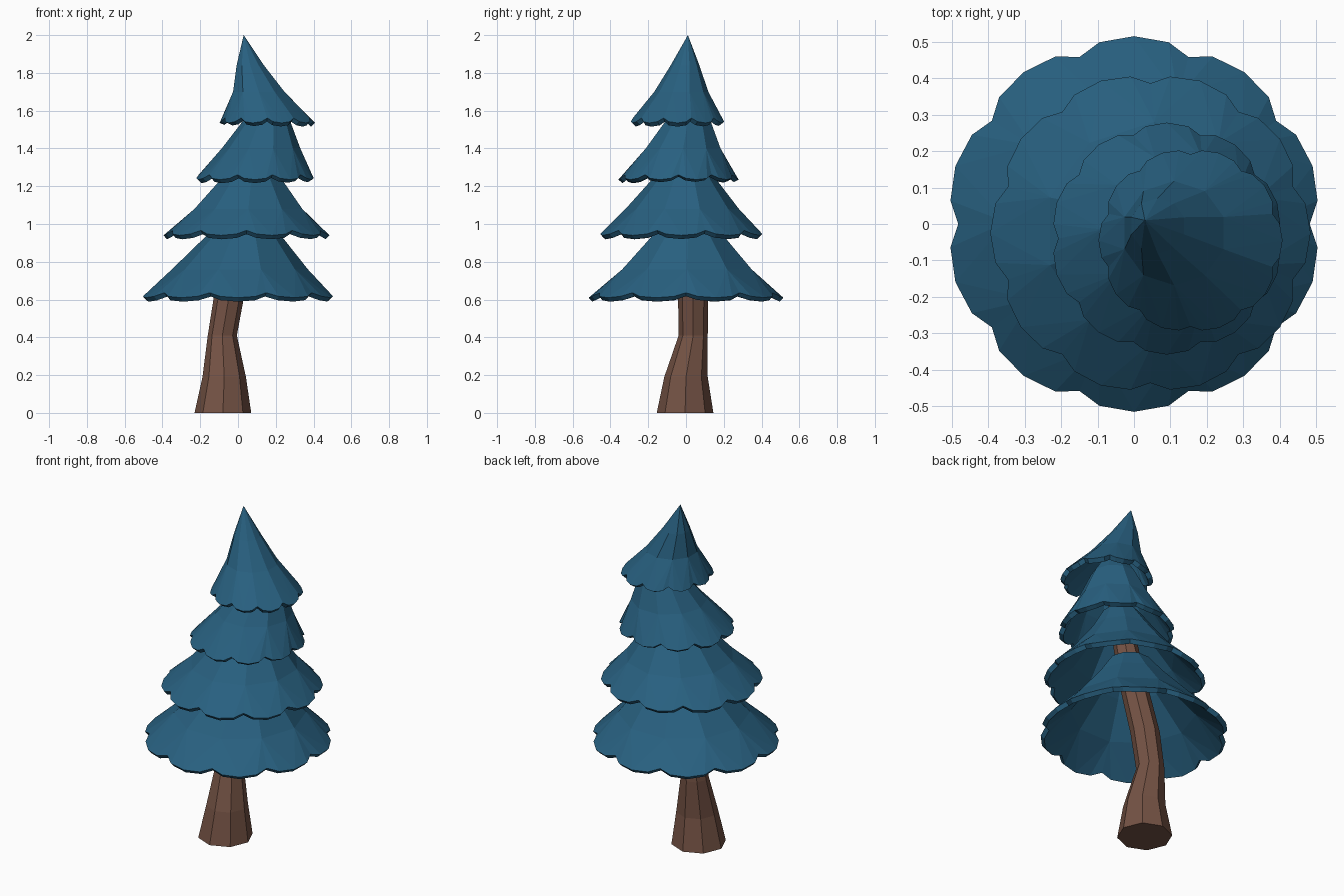
import bpy, bmesh, math

if "Cube" in bpy.data.objects:
    bpy.data.objects.remove(bpy.data.objects["Cube"])


def material(name, rgb):
    m = bpy.data.materials.new(name)
    m.diffuse_color = (*rgb, 1)
    m.use_nodes = True
    m.node_tree.nodes["Principled BSDF"].inputs["Base Color"].default_value = m.diffuse_color
    return m


NEEDLES = material("needle_blue", (0.021, 0.117, 0.215))
BARK = material("bark_brown", (0.175, 0.085, 0.058))
LOBES = 10


def ring(bm, x, y, z, r, n, turn=0):
    return [bm.verts.new((x + r * math.cos(turn + math.tau * i / n),
                          y + r * math.sin(turn + math.tau * i / n), z))
            for i in range(n)]


def bridge(bm, low, high):
    n = len(low)
    for i in range(n):
        j = (i + 1) % n
        bm.faces.new((low[i], low[j], high[j], high[i]))


def finish(bm, name, mat):
    mesh = bpy.data.meshes.new(name)
    bm.to_mesh(mesh)
    bm.free()
    mesh.materials.append(mat)
    ob = bpy.data.objects.new(name, mesh)
    bpy.context.collection.objects.link(ob)
    return ob


def tier(name, turn, rim, rings, apex):
    """Hollow ten-sided skirt with a scalloped rim."""
    bm = bmesh.new()
    x, y, z, r = rim
    # scalloped rim: a notch, then three points of the lobe
    lobe = ((0.0, 0.945, 0.026), (0.2, 0.995, 0.007),
            (0.5, 1.01, 0.0), (0.8, 0.995, 0.007))
    edge = []
    for i in range(LOBES):
        for f, k, up in lobe:
            a = turn + math.tau * (i + f) / LOBES
            edge.append(bm.verts.new((x + r * k * math.cos(a),
                                      y + r * k * math.sin(a), z + up)))
    prev = ring(bm, *rings[0], LOBES, turn)
    for i in range(LOBES):
        j = (i + 1) % LOBES
        e = [edge[(4 * i + k) % len(edge)] for k in range(5)]
        a, b = prev[i], prev[j]
        bm.faces.new((a, e[0], e[1]))
        bm.faces.new((a, e[1], e[2]))
        bm.faces.new((a, e[2], b))
        bm.faces.new((b, e[2], e[3]))
        bm.faces.new((b, e[3], e[4]))
    # upper rings and tip
    for p in rings[1:]:
        nxt = ring(bm, *p, LOBES, turn)
        bridge(bm, prev, nxt)
        prev = nxt
    tip = bm.verts.new(apex)
    for i in range(LOBES):
        bm.faces.new((prev[i], prev[(i + 1) % LOBES], tip))
    ob = finish(bm, name, NEEDLES)
    s = ob.modifiers.new("thickness", "SOLIDIFY")
    s.thickness = 0.028
    s.offset = -1
    return ob


half = math.pi / LOBES
# Foliage tiers: rim, then rings (x, y, z, radius), then tip
tier("bottom_tier", 0, (0, 0, 0.61, 0.51),
     [(0.01, 0.005, 0.76, 0.36), (0.03, 0.01, 0.93, 0.205),
      (0.04, 0.01, 1.04, 0.12)], (0.045, 0.01, 1.09))
tier("lower_middle_tier", half, (0.045, -0.025, 0.94, 0.435),
     [(0.055, -0.02, 1.08, 0.30), (0.07, -0.01, 1.23, 0.175),
      (0.085, -0.01, 1.34, 0.10)], (0.09, -0.01, 1.39))
tier("upper_middle_tier", 0, (0.09, -0.04, 1.235, 0.315),
     [(0.122, -0.015, 1.40, 0.208), (0.15, 0.01, 1.54, 0.128),
      (0.15, 0.01, 1.62, 0.075)], (0.15, 0.01, 1.66))
tier("top_tier", half, (0.155, -0.045, 1.535, 0.25),
     [(0.11, -0.025, 1.70, 0.143), (0.065, -0.005, 1.84, 0.076)],
     (0.03, 0.01, 2.0))

# Bent eight-sided trunk running up through the tiers
bm = bmesh.new()
path = [(-0.08, -0.005, 0, 0.15), (-0.073, 0, 0.19, 0.115),
        (-0.083, 0.038, 0.41, 0.077), (-0.047, 0.038, 0.62, 0.08),
        (0.03, 0.015, 0.95, 0.075), (0.08, -0.005, 1.25, 0.062),
        (0.14, 0.005, 1.56, 0.05)]
rings = [ring(bm, *p, 8) for p in path]
for low, high in zip(rings, rings[1:]):
    bridge(bm, low, high)
bm.faces.new(list(reversed(rings[0])))
bm.faces.new(rings[-1])
finish(bm, "trunk", BARK)
